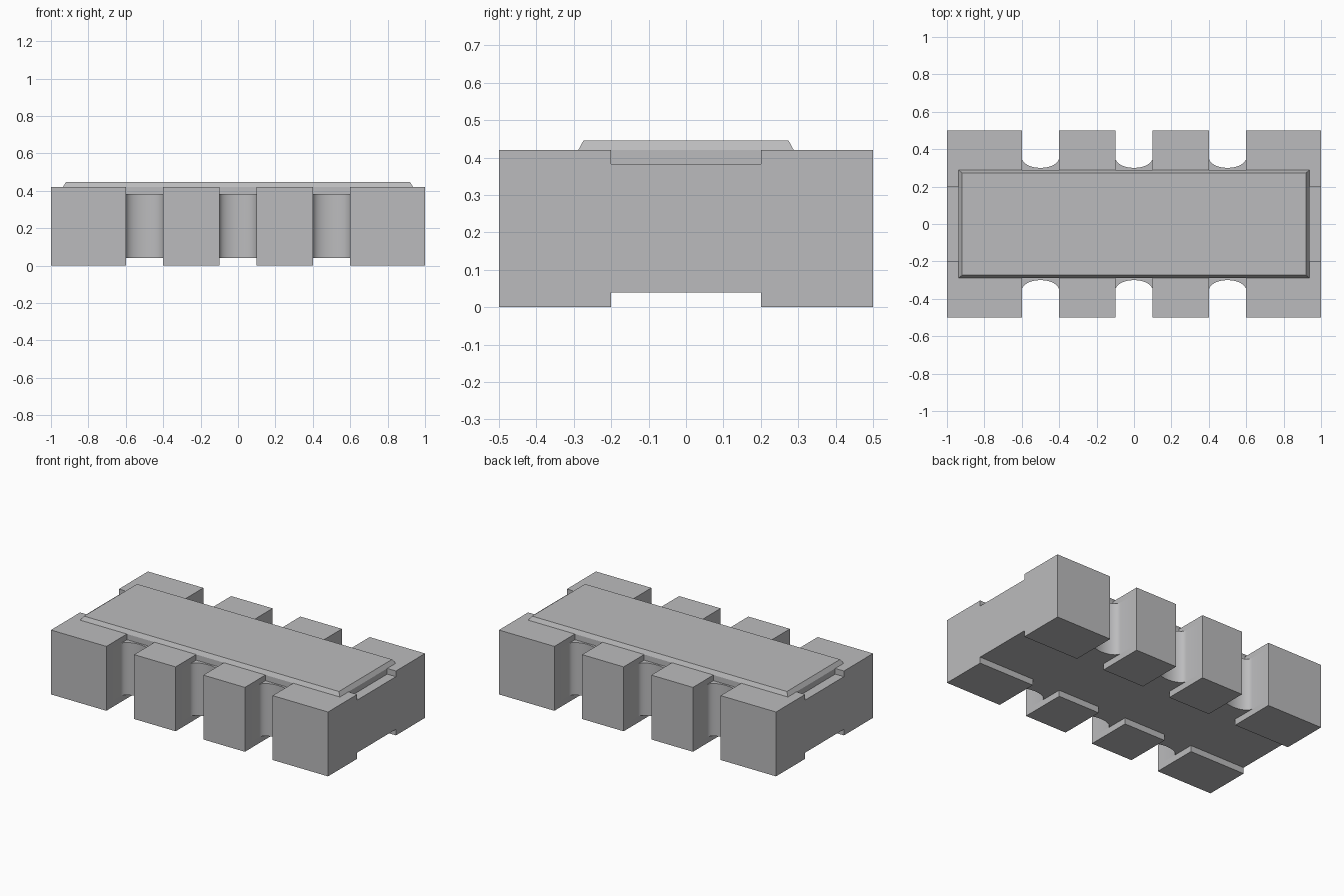
import bpy
import bmesh
import math
from mathutils import Vector

default_cube = bpy.data.objects.get("Cube")
if default_cube:
    bpy.data.objects.remove(default_cube, do_unlink=True)

grey = bpy.data.materials.new("neutral grey")
grey.use_nodes = True
colour = (0.5, 0.5, 0.51, 1)
grey.diffuse_color = colour
grey.node_tree.nodes["Principled BSDF"].inputs["Base Color"].default_value = colour


def prism(name, points, offset):
    """Extrude a planar outline along an offset."""
    bm = bmesh.new()
    face = bm.faces.new([bm.verts.new(p) for p in points])
    extruded = bmesh.ops.extrude_face_region(bm, geom=[face])["geom"]
    moved = [v for v in extruded if isinstance(v, bmesh.types.BMVert)]
    bmesh.ops.translate(bm, verts=moved, vec=Vector(offset))
    bmesh.ops.recalc_face_normals(bm, faces=bm.faces)
    mesh = bpy.data.meshes.new(name)
    bm.to_mesh(mesh)
    bm.free()
    mesh.materials.append(grey)
    obj = bpy.data.objects.new(name, mesh)
    bpy.context.collection.objects.link(obj)
    return obj


# Ceramic body: outline with three rounded notches along each long side
BODY_Y, BODY_BOTTOM, BODY_TOP = 0.46, 0.04, 0.383
NOTCH_HALF, NOTCH_FLOOR, NOTCH_ROUND = 0.1, 0.3, 0.055
STEPS = 16

front_edge = [(-1, -BODY_Y)]
for centre in (-0.5, 0, 0.5):
    front_edge.append((centre - NOTCH_HALF, -BODY_Y))
    for i in range(STEPS + 1):
        a = math.pi * i / STEPS
        front_edge.append((centre - NOTCH_HALF * math.cos(a),
                           -NOTCH_FLOOR - NOTCH_ROUND * (1 - math.sin(a))))
    front_edge.append((centre + NOTCH_HALF, -BODY_Y))
front_edge.append((1, -BODY_Y))
outline = front_edge + [(-x, -y) for x, y in front_edge]
body = prism("ceramic_body", [(x, y, BODY_BOTTOM) for x, y in outline],
             (0, 0, BODY_TOP - BODY_BOTTOM))

# Wrap-around terminals: C-shaped profile, four on each long side
INNER, OUTER, TOP = 0.2, 0.5, 0.42
profile = [(INNER, 0), (OUTER, 0), (OUTER, TOP), (INNER, TOP),
           (INNER, BODY_TOP), (BODY_Y, BODY_TOP),
           (BODY_Y, BODY_BOTTOM), (INNER, BODY_BOTTOM)]
for side, sign in (("front", -1), ("back", 1)):
    for n, (x0, x1) in enumerate(((-1, -0.6), (-0.4, -0.1), (0.1, 0.4), (0.6, 1))):
        prism(f"{side}_terminal_{n + 1}",
              [(x0, sign * y, z) for y, z in profile], (x1 - x0, 0, 0))

# Protective top coat: straight sides below, sloping rim above
COAT_X, COAT_Y, COAT_TOP = 0.937, 0.288, 0.446
coat = prism("top_coat",
             [(sx * COAT_X, sy * COAT_Y, BODY_TOP)
              for sx, sy in ((-1, -1), (1, -1), (1, 1), (-1, 1))],
             (0, 0, TOP - BODY_TOP))
bm = bmesh.new()
bm.from_mesh(coat.data)
top = max(bm.faces, key=lambda f: f.calc_center_median().z)
rim = bmesh.ops.extrude_face_region(bm, geom=[top])["geom"]
for v in rim:
    if isinstance(v, bmesh.types.BMVert):
        v.co = (math.copysign(COAT_X - 0.017, v.co.x),
                math.copysign(COAT_Y - 0.014, v.co.y), COAT_TOP)
bmesh.ops.delete(bm, geom=[top], context="FACES_ONLY") if top.is_valid else None
bmesh.ops.recalc_face_normals(bm, faces=bm.faces)
bm.to_mesh(coat.data)
bm.free()

# Smooth the notch curves, keeping corners sharp
bpy.ops.object.select_all(action="DESELECT")
body.select_set(True)
bpy.context.view_layer.objects.active = body
bpy.ops.object.shade_smooth_by_angle(angle=math.radians(35))
